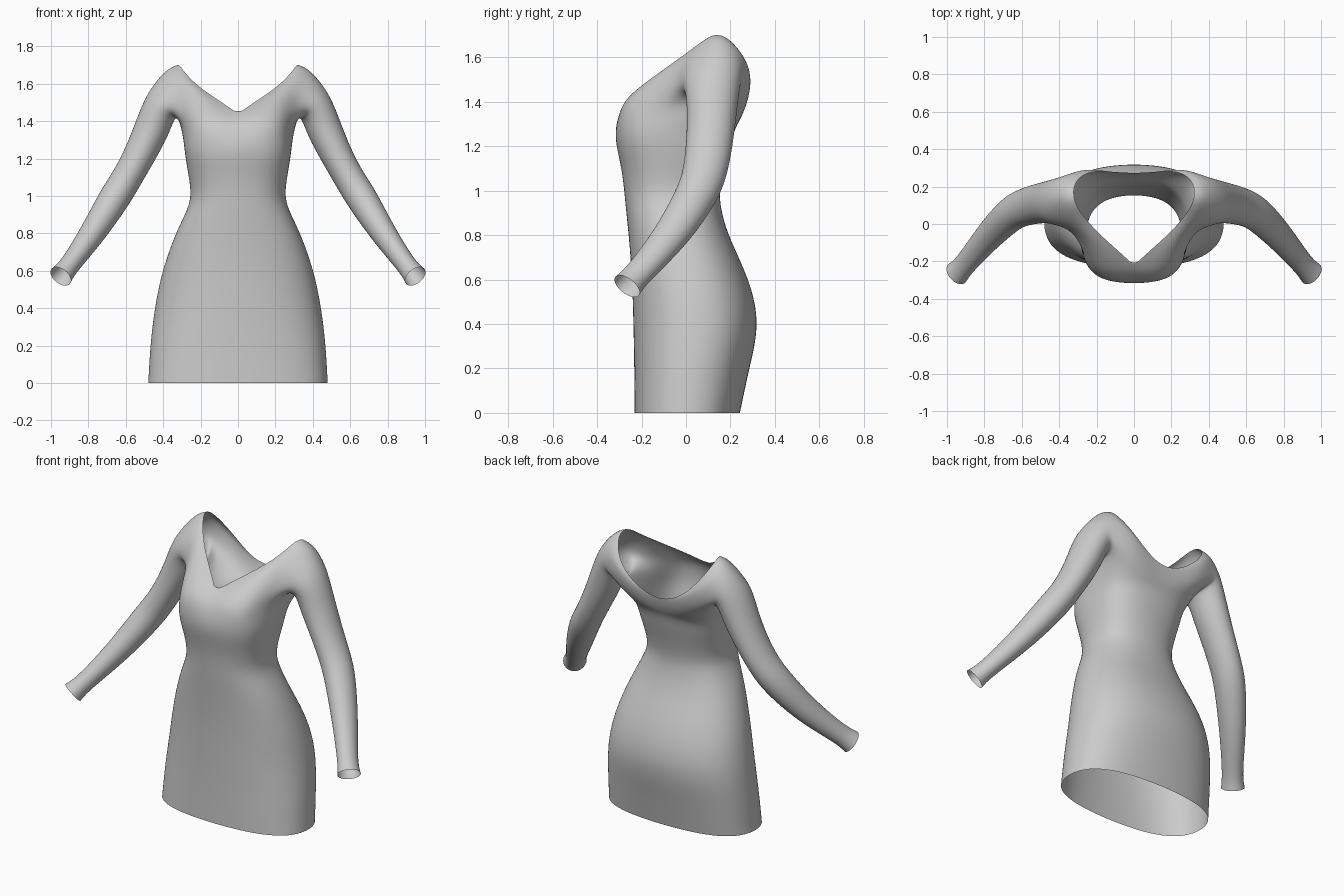
import bpy, bmesh, math
from mathutils import Vector

cube = bpy.data.objects.get("Cube")
if cube:
    bpy.data.objects.remove(cube, do_unlink=True)

COLS = 8  # columns from front centre to back centre, on one half

# Skirt and waist rings: height, half width, front, back, squareness
BODY = [
    (0, .48, -.235, .245, 2.5),
    (.2, .47, -.235, .287, 2.4),
    (.4, .447, -.24, .337, 2.3),
    (.6, .407, -.245, .29, 2.3),
    (.8, .335, -.26, .19, 2.3),
    (.92, .273, -.273, .158, 2.4),
    (1.0, .249, -.28, .152, 2.4),
    (1.1, .262, -.292, .174, 2.5),
    (1.2, .28, -.316, .203, 2.7),
    (1.28, .288, -.322, .222, 2.8),
]

# Bodice rows from armpit level up to the neckline, front centre to back centre
ARMPIT = [(0, -.29, 1.36), (.12, -.305, 1.375), (.24, -.26, 1.39),
          (.29, -.09, 1.38), (.31, .08, 1.37), (.29, .2, 1.37),
          (.22, .25, 1.35), (.11, .25, 1.325), (0, .24, 1.315)]
CHEST = [(0, -.262, 1.40), (.11, -.255, 1.44), (.23, -.19, 1.475),
         (.32, -.04, 1.49), (.4, .1, 1.5), (.36, .27, 1.46),
         (.24, .29, 1.43), (.12, .27, 1.38), (0, .255, 1.35)]
YOKE = [(0, -.24, 1.425), (.11, -.18, 1.485), (.21, -.1, 1.555),
        (.31, 0, 1.63), (.39, .13, 1.71), (.38, .26, 1.63),
        (.27, .305, 1.53), (.12, .28, 1.42), (0, .263, 1.38)]
NECKLINE = [(0, -.22, 1.44), (.1, -.13, 1.51), (.2, -.04, 1.575),
            (.28, .05, 1.65), (.325, .13, 1.72), (.325, .22, 1.67),
            (.25, .285, 1.55), (.12, .28, 1.44), (0, .27, 1.405)]

# Sleeve rings: centre, front-to-back radius, inner-to-outer radius
SHOULDER = Vector((.33, .1, 1.54))
SLEEVE = [
    ((.41, .12, 1.5), .14, .105),
    ((.458, .118, 1.36), .123, .106),
    ((.535, .105, 1.2), .115, .092),
    ((.603, .085, 1.08), .11, .09),
    ((.66, .055, .99), .105, .094),
    ((.77, -.055, .81), .09, .078),
    ((.87, -.175, .67), .072, .062),
    ((.92, -.235, .605), .068, .06),
    ((.948, -.265, .57), .076, .07),
]


def body_ring(z, width, front, back, n):
    """Half of a rounded cross-section, slightly oversized for smoothing."""
    mid, depth = (front + back) / 2, (back - front) / 2 * 1.01
    ring = []
    for k in range(COLS + 1):
        t = math.pi * k / COLS
        c = math.cos(t)
        x = width * 1.02 * abs(math.sin(t)) ** (2 / n) if 0 < k < COLS else 0
        ring.append((x, mid - depth * math.copysign(abs(c) ** (2 / n), c), z))
    return ring


def sleeve_ring(centre, tangent, r_front, r_outer):
    """Eight points round the arm, starting at the front of the armpit."""
    t = tangent.normalized()
    front = Vector((0, -1, 0))
    front = (front - t * front.dot(t)).normalized()
    outer = front.cross(t)
    angles = [-math.pi / 4 * (i + 1) for i in range(8)]
    return [centre + front * r_front * math.cos(a) + outer * r_outer * math.sin(a)
            for a in angles]


bm = bmesh.new()
crease = bm.verts.layers.float.new("crease_vert")

# Body and bodice, leaving the armhole open
points = [body_ring(*r) for r in BODY] + [ARMPIT, CHEST, YOKE, NECKLINE]
rows = [[bm.verts.new(p) for p in row] for row in points]
first = len(BODY)
for r in range(len(rows) - 1):
    for k in range(COLS):
        if r in (first, first + 1) and k in (3, 4):
            continue
        a, b = rows[r], rows[r + 1]
        bm.faces.new((a[k], a[k + 1], b[k + 1], b[k]))
rows[-1][0][crease] = 0.8  # point of the V neckline

# Sleeve, grown from the armhole edge
armpit, chest, yoke = rows[first:first + 3]
loop = [armpit[3], armpit[4], armpit[5], chest[5], yoke[5], yoke[4], yoke[3], chest[3]]
centres = [SHOULDER] + [Vector(s[0]) for s in SLEEVE]
for i, (_, r_front, r_outer) in enumerate(SLEEVE, 1):
    tangent = centres[min(i + 1, len(SLEEVE))] - centres[i - 1]
    ring = [bm.verts.new(p) for p in sleeve_ring(centres[i], tangent, r_front, r_outer)]
    for k in range(8):
        n = (k + 1) % 8
        bm.faces.new((loop[k], loop[n], ring[n], ring[k]))
    loop = ring

bm.verts.remove(chest[4])  # unused point inside the armhole
bmesh.ops.recalc_face_normals(bm, faces=bm.faces)
if sum(f.normal.dot(f.calc_center_median() - Vector((0, 0, f.calc_center_median().z)))
       for f in bm.faces) < 0:
    bmesh.ops.reverse_faces(bm, faces=bm.faces)
for f in bm.faces:
    f.smooth = True

mesh = bpy.data.meshes.new("dress")
bm.to_mesh(mesh)
bm.free()
dress = bpy.data.objects.new("dress", mesh)
bpy.context.collection.objects.link(dress)

# Mirror to the other half, then smooth
mirror = dress.modifiers.new("mirror", 'MIRROR')
mirror.use_clip = True
smooth = dress.modifiers.new("smooth", 'SUBSURF')
smooth.levels = smooth.render_levels = 3

# Plain grey cloth
cloth = bpy.data.materials.new("grey cloth")
cloth.use_nodes = True
cloth.diffuse_color = (.6, .6, .6, 1)
cloth.node_tree.nodes["Principled BSDF"].inputs["Base Color"].default_value = (.6, .6, .6, 1)
mesh.materials.append(cloth)
